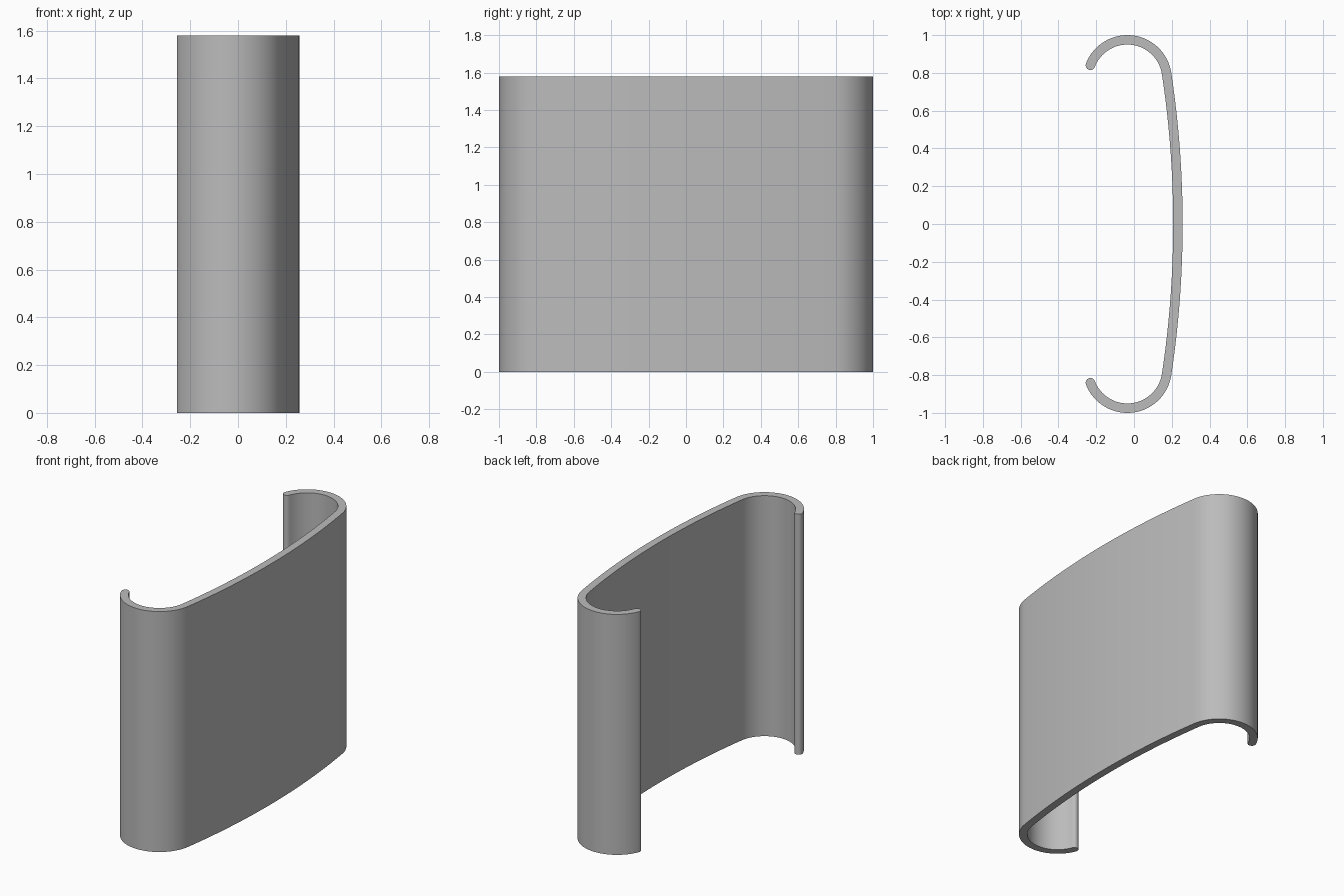
import bpy, bmesh
from math import radians, degrees, atan2, cos, sin

cube = bpy.data.objects.get("Cube")
if cube:
    bpy.data.objects.remove(cube, do_unlink=True)

HEIGHT = 1.58
WALL = 0.05
CURL_X, CURL_Y, CURL_R = -0.035, 0.765, 0.235   # curled edge, outer radius
FACE_X, FACE_R = 0.2575, 5.35                   # shallow face, outer radius
TIP = 159                                       # angle where the curl ends
JOIN = degrees(atan2(CURL_Y, FACE_X - FACE_R - CURL_X)) - 180
JOIN = abs(degrees(atan2(CURL_Y, FACE_R - FACE_X + CURL_X)))


def arc(cx, cy, r, start, end, steps):
    """Points along an arc, angles in degrees."""
    angles = [radians(start + (end - start) * i / steps) for i in range(steps + 1)]
    return [(cx + r * cos(a), cy + r * sin(a)) for a in angles]


def half_wall(inset):
    """Middle of the face to the tip of the curl, at a depth into the wall."""
    face = arc(FACE_X - FACE_R, 0, FACE_R - inset, 0, JOIN, 16)
    curl = arc(CURL_X, CURL_Y, CURL_R - inset, JOIN, TIP, 40)
    return face + curl[1:]


# Half of the closed section: outer wall, rounded tip, inner wall
mid_r = CURL_R - WALL / 2
tip_x = CURL_X + mid_r * cos(radians(TIP))
tip_y = CURL_Y + mid_r * sin(radians(TIP))
tip = arc(tip_x, tip_y, WALL / 2, TIP, TIP + 180, 10)
half = half_wall(0) + tip[1:-1] + half_wall(WALL)[::-1]

# Mirror the half across y, sharing the two middle points
section = half + [(x, -y) for x, y in half[-2:0:-1]]

# Extrude the section to full height
bm = bmesh.new()
base = bm.faces.new([bm.verts.new((x, y, 0)) for x, y in section])
top = bmesh.ops.extrude_face_region(bm, geom=[base], use_keep_orig=True)
bmesh.ops.translate(bm, vec=(0, 0, HEIGHT),
                    verts=[v for v in top["geom"] if isinstance(v, bmesh.types.BMVert)])
bmesh.ops.recalc_face_normals(bm, faces=bm.faces)
mesh = bpy.data.meshes.new("curved_panel")
bm.to_mesh(mesh)
bm.free()

panel = bpy.data.objects.new("curved_panel", mesh)
bpy.context.collection.objects.link(panel)

# Plain grey finish
grey = bpy.data.materials.new("plain_grey")
grey.use_nodes = True
colour = (0.5, 0.5, 0.5, 1)
grey.diffuse_color = colour
grey.node_tree.nodes["Principled BSDF"].inputs["Base Color"].default_value = colour
mesh.materials.append(grey)

bpy.ops.object.select_all(action="DESELECT")
panel.select_set(True)
bpy.context.view_layer.objects.active = panel
bpy.ops.object.shade_smooth_by_angle(angle=radians(35))
